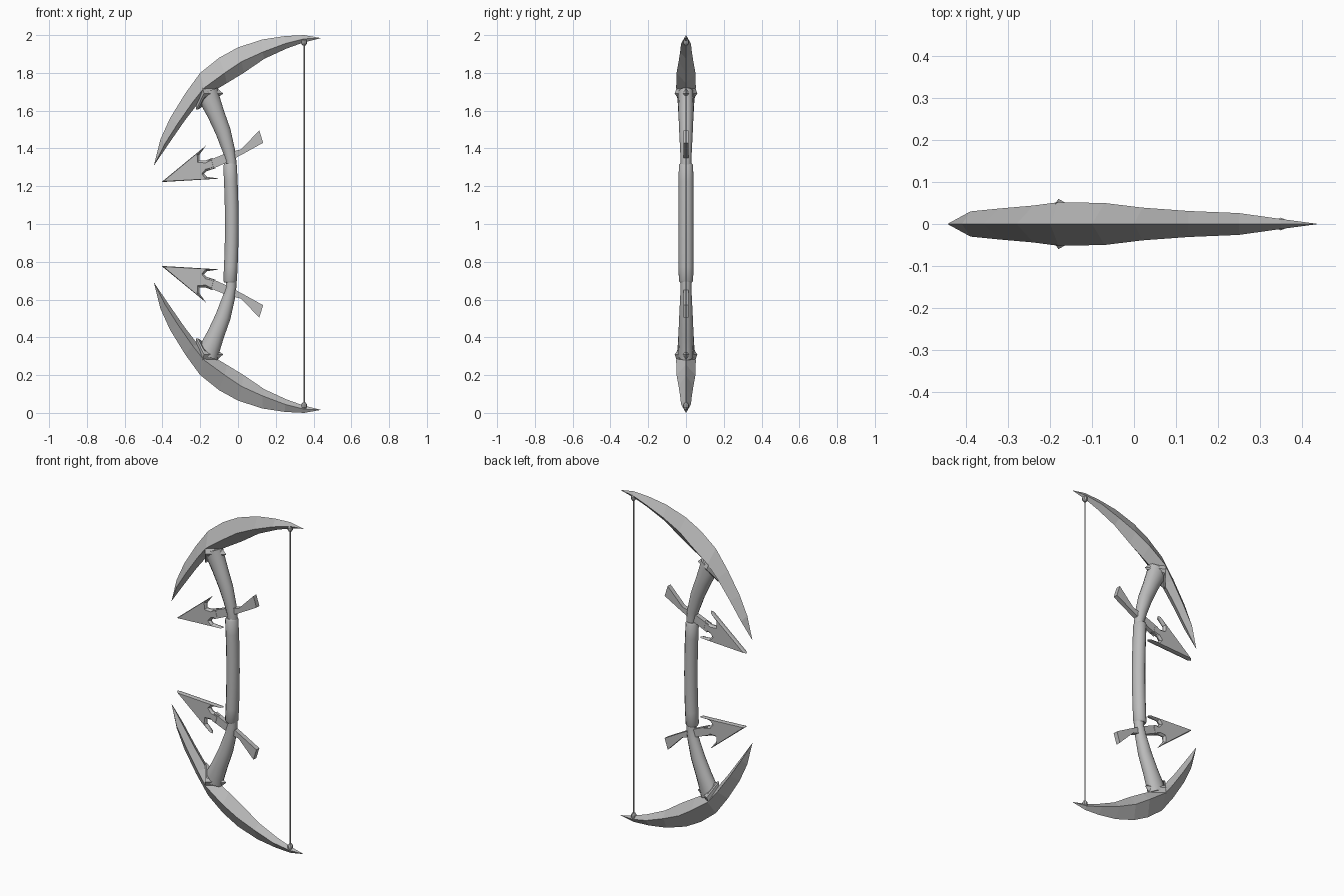
import bpy, bmesh, math
from mathutils import Vector

cube = bpy.data.objects.get("Cube")
if cube:
    bpy.data.objects.remove(cube)

grey = bpy.data.materials.new("plain grey")
grey.use_nodes = True
COLOUR = (0.5, 0.5, 0.5, 1)
grey.diffuse_color = COLOUR
grey.node_tree.nodes["Principled BSDF"].inputs["Base Color"].default_value = COLOUR


def finish(name, bm, smooth=False):
    bmesh.ops.recalc_face_normals(bm, faces=bm.faces)
    mesh = bpy.data.meshes.new(name)
    bm.to_mesh(mesh)
    bm.free()
    mesh.materials.append(grey)
    obj = bpy.data.objects.new(name, mesh)
    bpy.context.collection.objects.link(obj)
    if smooth:
        bpy.ops.object.select_all(action='DESELECT')
        obj.select_set(True)
        bpy.context.view_layer.objects.active = obj
        bpy.ops.object.shade_smooth_by_angle(angle=math.radians(40))
    return obj


def flip(p, side):
    """Upper half as given, lower half mirrored about the grip centre."""
    return Vector((p[0], p[1], 1 + side * (p[2] - 1)))


def loft(name, rings, side=1, smooth=False):
    """Skin a list of equal rings; a ring of one point closes to a tip."""
    bm = bmesh.new()
    loops = [[bm.verts.new(flip(p, side)) for p in ring] for ring in rings]
    for a, b in zip(loops, loops[1:]):
        n = max(len(a), len(b))
        for i in range(n):
            j = (i + 1) % n
            if len(a) == 1:
                bm.faces.new((a[0], b[i], b[j]))
            elif len(b) == 1:
                bm.faces.new((a[i], a[j], b[0]))
            else:
                bm.faces.new((a[i], a[j], b[j], b[i]))
    for loop in (loops[0], loops[-1]):
        if len(loop) > 2:
            bm.faces.new(loop)
    return finish(name, bm, smooth)


def tube(path, sides=12):
    """Elliptical rings along (x, z, radius in plane, radius in depth)."""
    rings = []
    for i, (x, z, r, d) in enumerate(path):
        a, b = path[max(i - 1, 0)], path[min(i + 1, len(path) - 1)]
        t = Vector((b[0] - a[0], b[1] - a[1])).normalized()
        ring = []
        for k in range(sides):
            c = math.cos(2 * math.pi * k / sides) * r
            s = math.sin(2 * math.pi * k / sides) * d
            ring.append((x + t.y * c, s, z - t.x * c))
        rings.append(ring)
    return rings


def plate(name, outline, side, half, edge=0.0):
    """Flat plate in the x-z plane, optionally with ground (sloped) edges."""
    bm = bmesh.new()
    rim = half - (0.012 if edge else 0)
    front = [bm.verts.new(flip((x, -rim, z), side)) for x, z in outline]
    back = [bm.verts.new(flip((x, rim, z), side)) for x, z in outline]
    n = len(outline)
    caps = [bm.faces.new(front), bm.faces.new(back[::-1])]
    for i in range(n):
        j = (i + 1) % n
        bm.faces.new((front[i], back[i], back[j], front[j]))
    bmesh.ops.recalc_face_normals(bm, faces=bm.faces)
    if edge:
        for cap in caps:
            bmesh.ops.inset_region(bm, faces=[cap], thickness=edge, depth=0.012,
                                   use_even_offset=False)
    return finish(name, bm)


# Blade limb stations: outer edge, ridge and inner edge (x, z), ridge half depth
LIMB = [
    ((-.41, 1.45), (-.39, 1.42), (-.37, 1.42), .03),
    ((-.36, 1.56), (-.32, 1.53), (-.28, 1.55), .037),
    ((-.28, 1.69), (-.24, 1.645), (-.21, 1.64), .044),
    ((-.2, 1.80), (-.18, 1.72), (-.16, 1.685), .052),
    ((-.1, 1.88), (-.07, 1.80), (-.06, 1.745), .05),
    ((0, 1.935), (.02, 1.86), (.03, 1.80), .039),
    ((.13, 1.977), (.13, 1.91), (.14, 1.875), .031),
    ((.25, 1.995), (.25, 1.955), (.26, 1.93), .026),
    ((.35, 2.0), (.35, 1.98), (.35, 1.962), .012),
]
# Flared arm between grip and limb
ARM = [(-.036, 1.28, .028, .028), (-.037, 1.335, .028, .028),
       (-.049, 1.39, .033, .031), (-.079, 1.49, .041, .036),
       (-.118, 1.585, .046, .04), (-.15, 1.66, .055, .042),
       (-.165, 1.70, .06, .042)]
# Arrowhead with swept barbs, and its bent shaft
HEAD = [(-.405, 1.222), (-.17, 1.415), (-.205, 1.365), (-.205, 1.335),
        (-.175, 1.335), (-.135, 1.35), (-.12, 1.295), (-.165, 1.28),
        (-.18, 1.265), (-.165, 1.25), (-.098, 1.24)]
SHAFT = [(-.16, 1.335), (-.06, 1.375), (.015, 1.395), (.113, 1.495),
         (.133, 1.43), (.025, 1.37), (-.05, 1.33), (-.15, 1.285)]
# Collar rings: left, middle and right (x, z), half depth at the middle
COLLAR = [((-.213, 1.605), (-.178, 1.672), (-.09, 1.682), .046),
          ((-.222, 1.605), (-.18, 1.69), (-.078, 1.69), .06),
          ((-.222, 1.65), (-.187, 1.72), (-.108, 1.718), .05)]

for side, word in ((1, "upper"), (-1, "lower")):
    rings = [[(-.445, 0, 1.31)]]
    for o, m, i, d in LIMB:
        rings.append([(o[0], 0, o[1]), (m[0], -d, m[1]),
                      (i[0], 0, i[1]), (m[0], d, m[1])])
    rings.append([(.44, 0, 1.984)])
    loft(word + "_limb", rings, side)
    loft(word + "_arm", tube(ARM), side, smooth=True)
    loft(word + "_collar",
         [[(a[0], 0, a[1]), (m[0], -d, m[1]), (b[0], 0, b[1]), (m[0], d, m[1])]
          for a, m, b, d in COLLAR], side)
    plate(word + "_arrowhead", HEAD, side, .015, edge=.012)
    plate(word + "_arrow_shaft", SHAFT, side, .014)
    # Knot holding the string
    loft(word + "_knot", tube([(.35, 1.945, .008, .008), (.35, 1.955, .015, .015),
                               (.35, 1.972, .015, .015), (.35, 1.98, .008, .008)], 8), side)

# Grip, gently bowed, with rounded ends
grip = [(-.042, .69, .03, .032), (-.042, .7, .036, .038)]
for k in range(1, 8):
    u = k / 4 - 1
    grip.append((-.033 - .009 * u * u, 1 + .3 * u, .036, .039))
grip += [(-.042, 1.31, .036, .038), (-.042, 1.32, .03, .032)]
loft("grip", tube(grip), smooth=True)

# Bow string
loft("string", tube([(.35, .04, .004, .004), (.35, 1.96, .004, .004)], 6))
